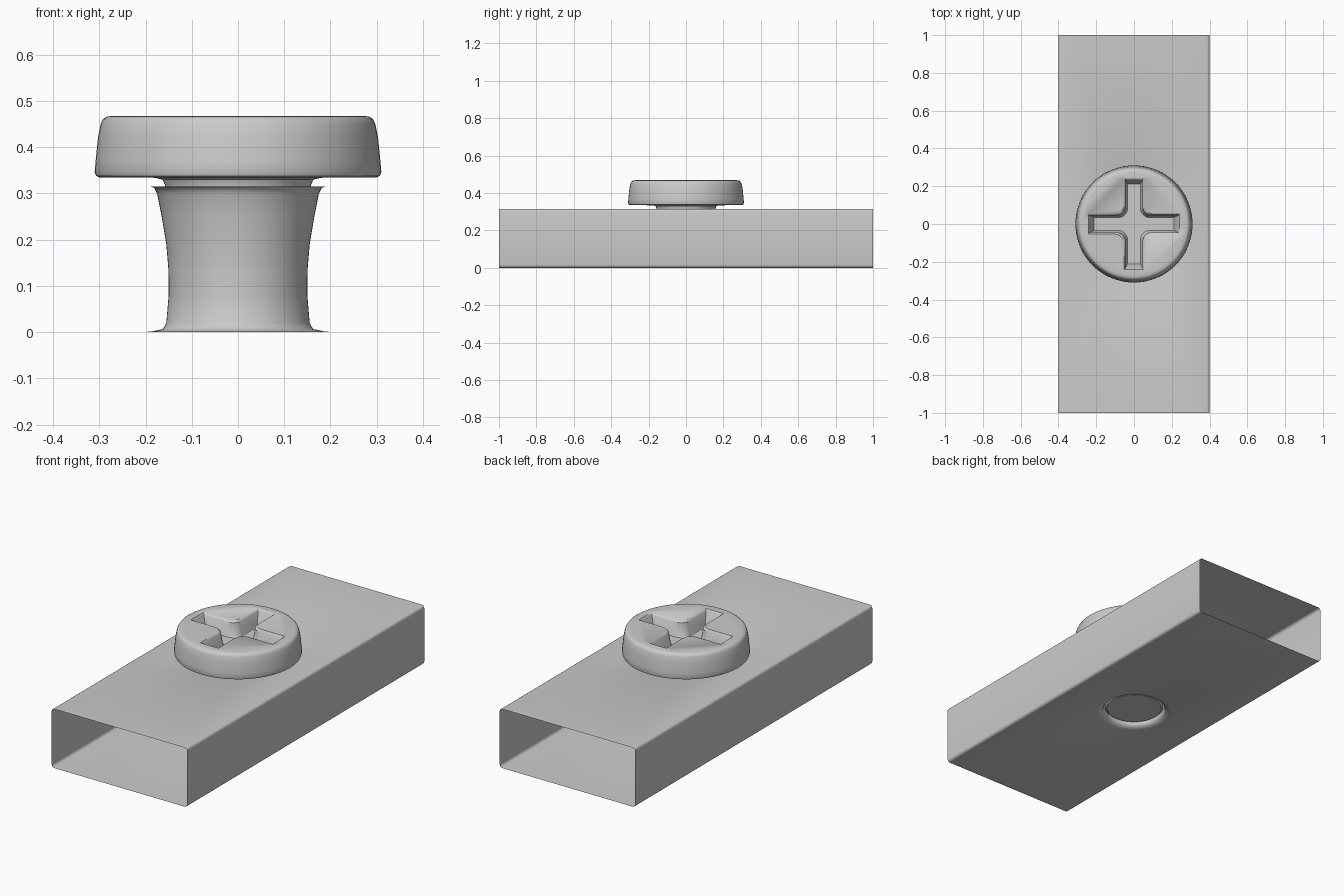
import bpy, bmesh
from math import sin, cos, pi

if "Cube" in bpy.data.objects:
    bpy.data.objects.remove(bpy.data.objects["Cube"])

N = 64


def finish(bm, name, angle=0.6):
    bmesh.ops.remove_doubles(bm, verts=bm.verts, dist=1e-5)
    bmesh.ops.recalc_face_normals(bm, faces=bm.faces)
    mesh = bpy.data.meshes.new(name)
    bm.to_mesh(mesh)
    bm.free()
    ob = bpy.data.objects.new(name, mesh)
    bpy.context.collection.objects.link(ob)
    bpy.ops.object.select_all(action='DESELECT')
    ob.select_set(True)
    bpy.context.view_layer.objects.active = ob
    bpy.ops.object.shade_smooth_by_angle(angle=angle)
    return ob


def loft(bm, rings, capped=False, closed=True):
    vs = [[bm.verts.new(p) for p in ring] for ring in rings]
    n = len(vs[0])
    for a, b in zip(vs, vs[1:]):
        for i in range(n if closed else n - 1):
            j = (i + 1) % n
            bm.faces.new((a[i], a[j], b[j], b[i]))
    if capped:
        bm.faces.new(vs[0])
        bm.faces.new(vs[-1])


def circle(r, z):
    return [(r * cos(2 * pi * i / N), r * sin(2 * pi * i / N), z) for i in range(N)]


def rectangle(hx, hy, z):
    pts = []
    for x, y, _ in circle(1, 0):
        m = max(abs(x), abs(y))
        pts.append((hx * x / m, hy * y / m, z))
    return pts


# Rectangular tube: top and bottom sheets joined by a flared hole wall
W, H, R = 0.4, 0.315, 0.015
hole = [(0.19, 0.315), (0.181, 0.312), (0.175, 0.30), (0.165, 0.25), (0.155, 0.19),
        (0.15, 0.13), (0.15, 0.08), (0.155, 0.02), (0.162, 0.007), (0.19, 0.001)]
bm = bmesh.new()
loft(bm, [rectangle(W - R, 1, H)] + [circle(r, z) for r, z in hole] + [rectangle(W - R, 1, 0)])

# Side walls with small rounded edges
ys = sorted({round(y, 6) for x, y, z in rectangle(W - R, 1, 0) if x > W - R - 1e-6})
arc = [(W - R + R * sin(k * pi / 8), R - R * cos(k * pi / 8)) for k in range(5)]
section = arc + [(x, H - z) for x, z in reversed(arc)]
for s in (-1, 1):
    loft(bm, [[(s * x, y, z) for y in ys] for x, z in section], closed=False)
finish(bm, "rectangular_tube", 0.9)

# Screw: turned profile of shank, neck and head
profile = [(0.138, 0.02), (0.148, 0.03), (0.15, 0.10), (0.151, 0.18), (0.156, 0.25),
           (0.158, 0.318), (0.163, 0.33), (0.18, 0.334), (0.30, 0.335), (0.307, 0.338),
           (0.31, 0.346), (0.308, 0.37), (0.303, 0.42), (0.297, 0.45), (0.292, 0.461),
           (0.284, 0.466), (0.272, 0.468)]
bm = bmesh.new()
loft(bm, [circle(r, z) for r, z in profile], capped=True)
screw = finish(bm, "screw")


# Cross recess: tapered cutter with rounded inner corners
def cross(length, w, fillet, z):
    quarter = [(length, -w), (length, w)]
    c = w + fillet
    for k in range(7):
        a = k * pi / 12
        quarter.append((c - fillet * sin(a), c - fillet * cos(a)))
    pts = []
    for q in range(4):
        ca, sa = round(cos(q * pi / 2)), round(sin(q * pi / 2))
        pts += [(x * ca - y * sa, x * sa + y * ca, z) for x, y in quarter]
    return pts


bm = bmesh.new()
loft(bm, [cross(0.212, 0.034, 0.05, 0.385), cross(0.218, 0.038, 0.05, 0.392),
          cross(0.233, 0.045, 0.05, 0.458), cross(0.242, 0.054, 0.05, 0.469),
          cross(0.242, 0.054, 0.05, 0.52)], capped=True)
cutter = finish(bm, "recess_cutter")
cutter.hide_render = True
cutter.hide_set(True)
cut = screw.modifiers.new("cross_recess", 'BOOLEAN')
cut.operation = 'DIFFERENCE'
cut.solver = 'EXACT'
cut.object = cutter
